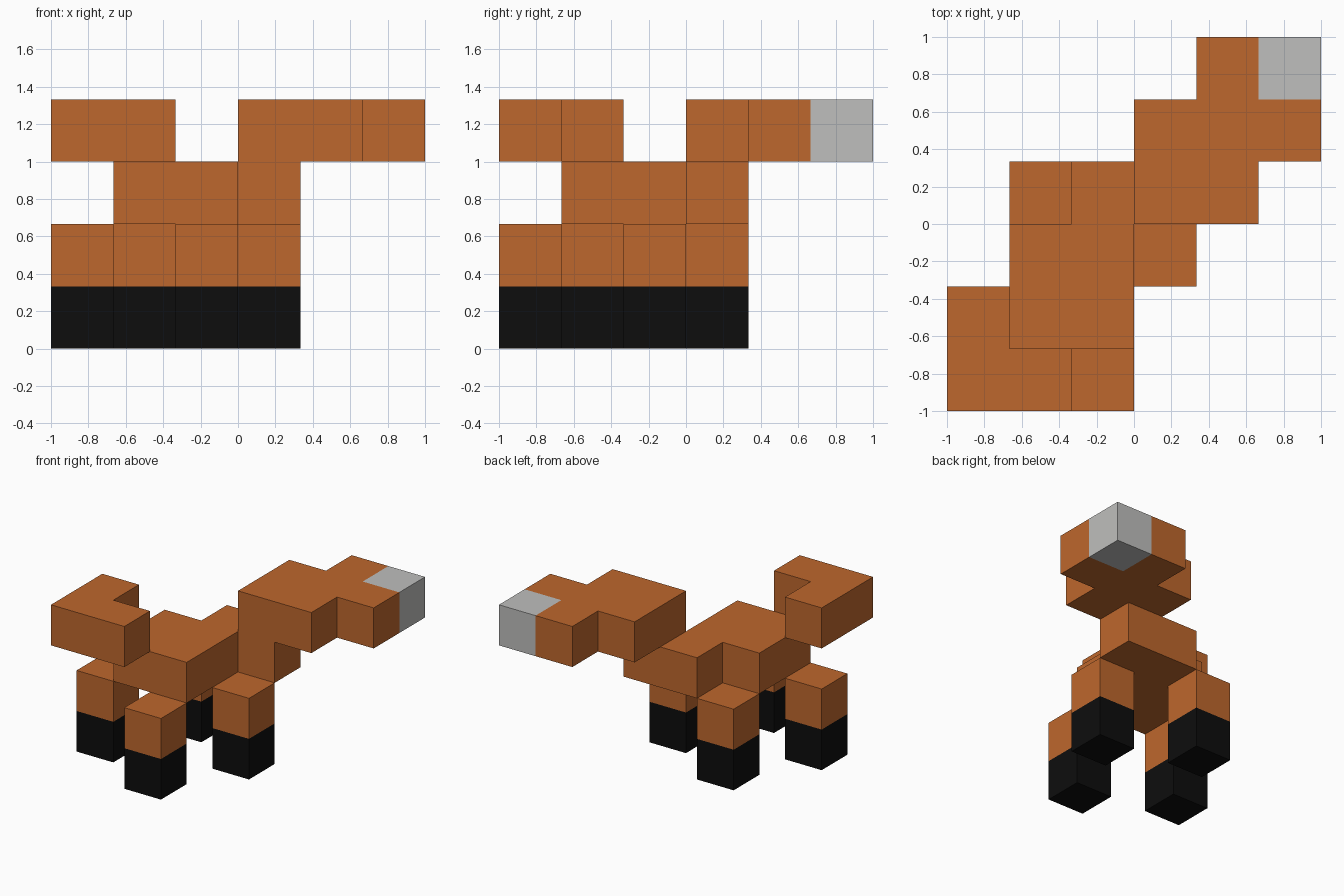
import bpy, bmesh, math
from mathutils import Vector

if "Cube" in bpy.data.objects:
    bpy.data.objects.remove(bpy.data.objects["Cube"], do_unlink=True)

S = 1 / 3  # size of one block


def material(name, rgb):
    m = bpy.data.materials.new(name)
    m.diffuse_color = (*rgb, 1)
    m.use_nodes = True
    bsdf = m.node_tree.nodes["Principled BSDF"]
    bsdf.inputs["Base Color"].default_value = (*rgb, 1)
    bsdf.inputs["Roughness"].default_value = 0.9
    return m


MATERIALS = [material("orange fur", (0.515, 0.136, 0.026)),
             material("black feet", (0.004, 0.004, 0.004)),
             material("white muzzle", (0.52, 0.52, 0.51))]
ORANGE, BLACK, WHITE = range(3)
MUZZLE = (5, 5, 3)


def leg(i, j):
    return [(i, j, 0), (i, j, 1)]


# Each part is a set of blocks on a 6 x 6 x 4 grid
PARTS = {
    "body": [(1, 1, 2), (2, 1, 2), (1, 2, 2), (2, 2, 2), (2, 3, 2), (3, 3, 2)],
    "head": [(3, 3, 3), (3, 4, 3), (4, 3, 3), (4, 4, 3), (4, 5, 3), (5, 4, 3), MUZZLE],
    "tail": [(0, 0, 3), (1, 0, 3), (0, 1, 3)],
    "front_left_leg": leg(1, 3),
    "front_right_leg": leg(3, 2),
    "back_left_leg": leg(0, 1),
    "back_right_leg": leg(2, 0),
}
FILLED = {c for cells in PARTS.values() for c in cells}


def block_colour(cell):
    if cell == MUZZLE:
        return WHITE
    return BLACK if cell[2] == 0 else ORANGE


def build(name, cells):
    bm = bmesh.new()
    for cell in cells:
        centre = Vector(((cell[0] - 2.5) * S, (cell[1] - 2.5) * S, (cell[2] + 0.5) * S))
        for axis in range(3):
            for sign in (-1, 1):
                # Only faces that are open to the outside are made
                neighbour = list(cell)
                neighbour[axis] += sign
                if tuple(neighbour) in FILLED:
                    continue
                n, u, v = Vector(), Vector(), Vector()
                n[axis] = sign * S / 2
                u[(axis + 1) % 3] = S / 2
                v[(axis + 2) % 3] = sign * S / 2
                corners = (n - u - v, n + u - v, n + u + v, n - u + v)
                face = bm.faces.new([bm.verts.new(centre + c) for c in corners])
                face.material_index = block_colour(cell)
    bmesh.ops.remove_doubles(bm, verts=bm.verts, dist=0.001)
    # Join flat neighbours of one colour into clean faces
    bmesh.ops.dissolve_limit(bm, angle_limit=math.radians(1), verts=bm.verts,
                             edges=bm.edges, delimit={'MATERIAL'})
    mesh = bpy.data.meshes.new(name)
    bm.to_mesh(mesh)
    bm.free()
    for m in MATERIALS:
        mesh.materials.append(m)
    bpy.context.collection.objects.link(bpy.data.objects.new(name, mesh))


for part, blocks in PARTS.items():
    build(part, blocks)
